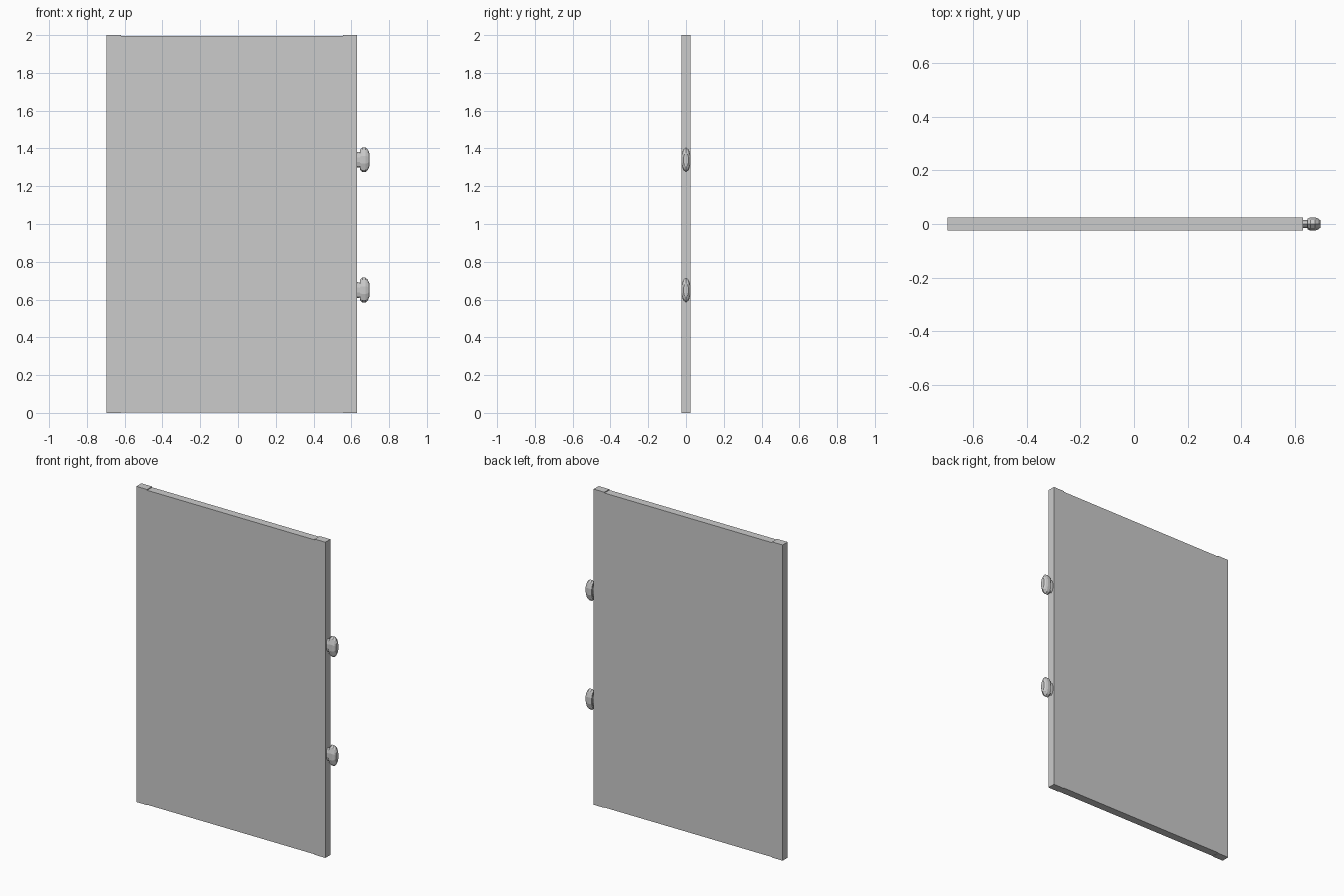
import bpy, bmesh
from math import cos, sin, pi

if "Cube" in bpy.data.objects:
    bpy.data.objects.remove(bpy.data.objects["Cube"])


def box(name, x0, x1, z0, z1, half_y):
    bpy.ops.mesh.primitive_cube_add(size=1, location=((x0 + x1) / 2, 0, (z0 + z1) / 2))
    ob = bpy.context.object
    ob.name = name
    ob.scale = (x1 - x0, half_y * 2, z1 - z0)
    bpy.ops.object.transform_apply(location=False, rotation=False, scale=True)
    return ob


def lathe_x(name, profile, z, sides=10, squash=0.39):
    # flattened low-poly turning around the x axis
    bm = bmesh.new()
    rings = []
    for x, r in profile:
        rings.append([bm.verts.new((x, r * squash * sin(2 * pi * i / sides),
                                    r * cos(2 * pi * i / sides))) for i in range(sides)])
    for a, b in zip(rings, rings[1:]):
        for i in range(sides):
            j = (i + 1) % sides
            bm.faces.new((a[i], a[j], b[j], b[i]))
    bm.faces.new(rings[0])
    bm.faces.new(rings[-1])
    bmesh.ops.recalc_face_normals(bm, faces=bm.faces)
    me = bpy.data.meshes.new(name)
    bm.to_mesh(me)
    bm.free()
    ob = bpy.data.objects.new(name, me)
    ob.location = (0.63, 0, z)
    bpy.context.collection.objects.link(ob)
    return ob


# Door leaf: slightly shorter centre panel between two edge stiles
box("center_panel", -0.62, 0.555, 0.003, 1.995, 0.025)
box("left_stile", -0.695, -0.62, 0, 2, 0.025)
box("right_stile", 0.555, 0.63, 0, 2, 0.025)

# Two flattened pegs on the right edge: narrow neck, then faceted head
peg = [(-0.005, 0.043), (0.016, 0.040), (0.017, 0.055), (0.028, 0.066),
       (0.045, 0.066), (0.057, 0.055), (0.065, 0.036)]
for label, z in (("lower", 0.65), ("upper", 1.34)):
    lathe_x(label + "_peg", peg, z)
